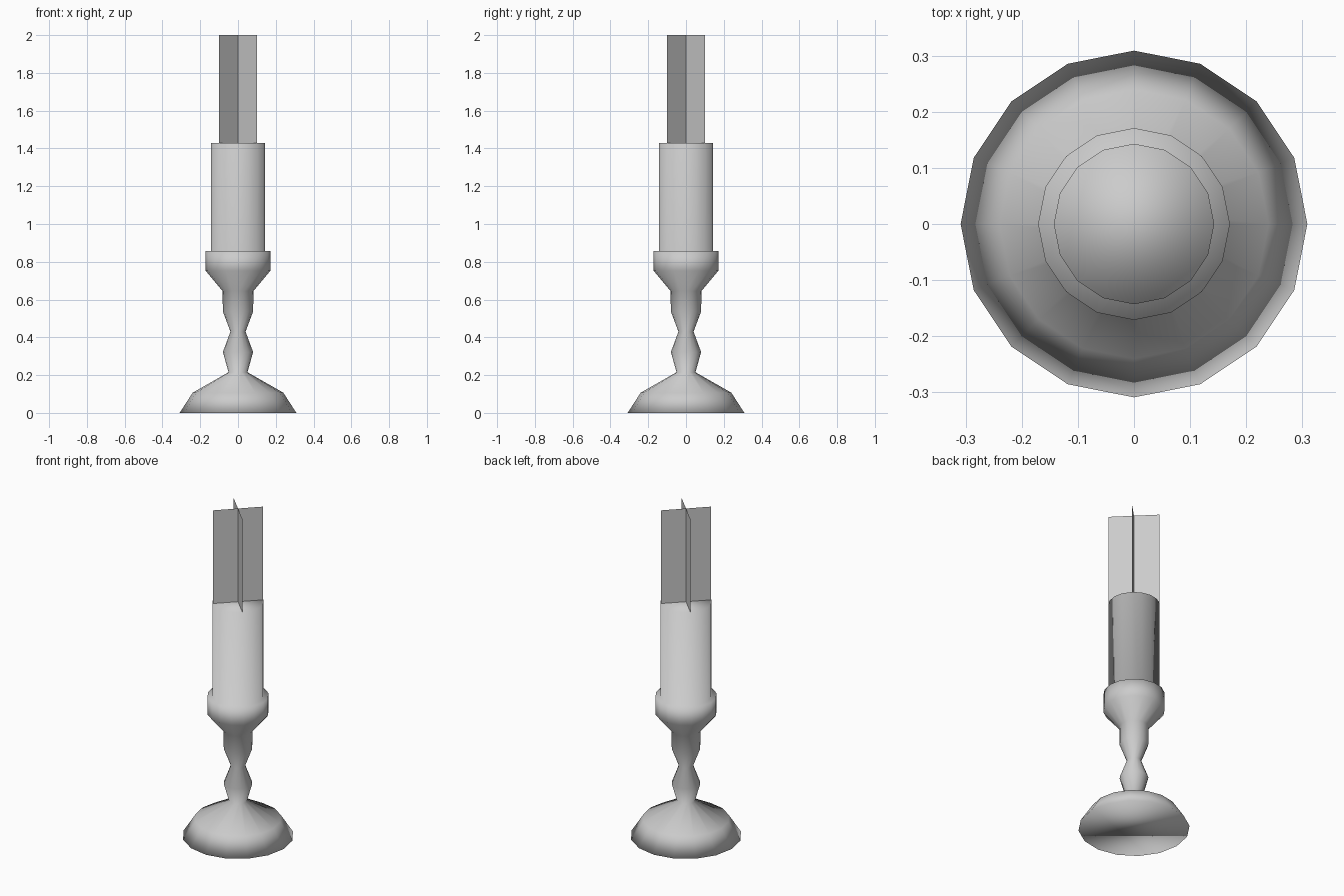
import bpy, bmesh, math

if "Cube" in bpy.data.objects:
    bpy.data.objects.remove(bpy.data.objects["Cube"])

SIDES = 16


def add_object(name, bm, smooth):
    for f in bm.faces:
        f.smooth = smooth
    mesh = bpy.data.meshes.new(name)
    bm.to_mesh(mesh)
    bm.free()
    obj = bpy.data.objects.new(name, mesh)
    bpy.context.collection.objects.link(obj)
    return obj


def lathe(name, profile):
    """Closed turned shape from (radius, height) points, bottom to top."""
    bm = bmesh.new()
    rings = []
    for r, z in profile:
        angles = [2 * math.pi * i / SIDES for i in range(SIDES)]
        rings.append([bm.verts.new((r * math.cos(a), r * math.sin(a), z)) for a in angles])
    for low, high in zip(rings, rings[1:]):
        for i in range(SIDES):
            j = (i + 1) % SIDES
            bm.faces.new((low[i], low[j], high[j], high[i]))
    bm.faces.new(rings[0][::-1])
    bm.faces.new(rings[-1])
    return add_object(name, bm, True)


# Candlestick with foot, knops and cup, running up into the candle
lathe("candlestick_and_candle", [
    (0.309, 0.0), (0.24, 0.107), (0.05, 0.215), (0.08, 0.322), (0.04, 0.43),
    (0.08, 0.537), (0.082, 0.645), (0.171, 0.752), (0.171, 0.858),
    (0.143, 0.858), (0.143, 1.43),
])

# Flame: two crossed upright cards on the diagonals
bm = bmesh.new()
for s in (1, -1):
    corners = [(-0.1, -0.1 * s, 1.43), (0.1, 0.1 * s, 1.43),
               (0.1, 0.1 * s, 2.0), (-0.1, -0.1 * s, 2.0)]
    bm.faces.new([bm.verts.new(c) for c in corners])
add_object("flame_cards", bm, False)
